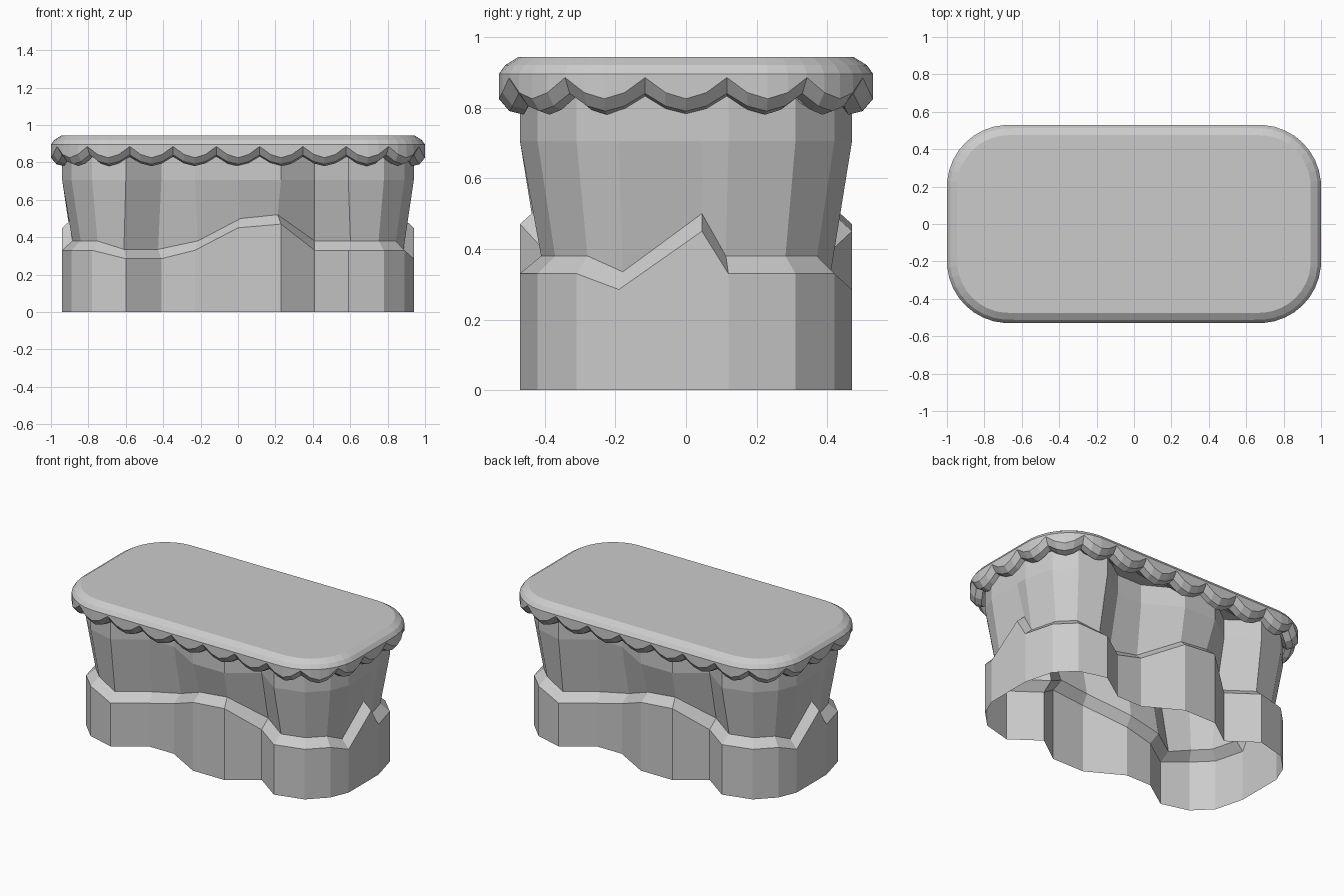
import bpy, math
from mathutils import Vector

cube = bpy.data.objects.get("Cube")
if cube:
    bpy.data.objects.remove(cube, do_unlink=True)

stone = bpy.data.materials.new("stone_grey")
stone.use_nodes = True
colour = (0.6, 0.6, 0.6, 1)
stone.diffuse_color = colour
stone.node_tree.nodes["Principled BSDF"].inputs["Base Color"].default_value = colour


def loft(name, rings, cap_start=False, cap_end=False):
    """Skin a stack of counter-clockwise rings, lowest first."""
    n = len(rings[0])
    verts = [p for ring in rings for p in ring]
    faces = []
    for r in range(len(rings) - 1):
        for i in range(n):
            a, b = r * n + i, r * n + (i + 1) % n
            faces.append((a, b, b + n, a + n))
    if cap_start:
        faces.append(tuple(reversed(range(n))))
    if cap_end:
        faces.append(tuple(range(len(verts) - n, len(verts))))
    mesh = bpy.data.meshes.new(name)
    mesh.from_pydata(verts, [], faces)
    mesh.materials.append(stone)
    obj = bpy.data.objects.new(name, mesh)
    bpy.context.collection.objects.link(obj)
    return obj


def inset(points, d):
    """Mitred inward offset of a counter-clockwise outline."""
    out = []
    for i, p in enumerate(points):
        e1 = (p - points[i - 1]).normalized()
        e2 = (points[(i + 1) % len(points)] - p).normalized()
        n1, n2 = Vector((-e1.y, e1.x)), Vector((-e2.y, e2.x))
        out.append(p + (n1 + n2) * d / (1 + n1.dot(n2)))
    return out


# Cliff outline: half of it as (x, y, ledge height), the rest by half a turn
half = [(-.6, -.47, .285), (-.41, -.34, .285), (-.23, -.34, .33), (0, -.47, .45),
        (.23, -.47, .47), (.41, -.34, .33), (.59, -.47, .33), (.78, -.42, .33),
        (.89, -.31, .33), (.94, -.19, .285), (.94, .045, .45), (.94, .12, .33),
        (.89, .31, .33), (.78, .42, .33)]
full = half + [(-x, -y, z) for x, y, z in half]
outline = [Vector((x, y)) for x, y, z in full]
ledge = [z for x, y, z in full]
inner = inset(outline, 0.055)


def ring(points, heights):
    return [(p.x, p.y, z) for p, z in zip(points, heights)]


def level(z):
    return [z] * len(outline)


# Lower wall, sloping ledge and flared upper wall, open underneath
loft("cliff_wall", [
    ring(outline, level(0)),
    ring(outline, ledge),
    ring(inner, [z + 0.05 for z in ledge]),
    ring(outline, level(0.705)),
    ring(outline, level(0.85)),
])

# Rounded slab on top with a scalloped lower edge
HX, HY, R = 1.0, 0.53, 0.33
SCALLOPS, STEPS = 24, 4


def slab_point(s, d):
    """Point at arc length s from the middle of the +x end, inset by d."""
    arc = R * math.pi / 2
    parts = [(HY - R, 0), (arc, 1), (2 * (HX - R), 0), (arc, 1),
             (2 * (HY - R), 0), (arc, 1), (2 * (HX - R), 0), (arc, 1), (HY - R, 0)]
    p, angle = Vector((HX, 0)), math.pi / 2
    for length, curved in parts:
        t = min(s, length)
        if curved:
            centre = p + R * Vector((-math.sin(angle), math.cos(angle)))
            angle += t / R
            p = centre + R * Vector((math.sin(angle), -math.cos(angle)))
        else:
            p = p + t * Vector((math.cos(angle), math.sin(angle)))
        s -= t
        if s <= 0:
            break
    return p + d * Vector((-math.sin(angle), math.cos(angle)))


perimeter = 4 * (HX - R) + 4 * (HY - R) + 2 * math.pi * R
count = SCALLOPS * STEPS
# Inset, height at the cusps, and how far the lobes hang down
profile = [(0.1, 0.83, 0), (0.07, 0.83, 0.05), (0.03, 0.84, 0.05),
           (0, 0.885, 0.06), (0, 0.895, 0), (0.018, 0.92, 0), (0.055, 0.943, 0)]
rings = []
for d, z, drop in profile:
    row = []
    for i in range(count):
        p = slab_point(perimeter * i / count, d)
        lobe = abs(math.cos(math.pi * i / STEPS))
        row.append((p.x, p.y, z - drop * lobe))
    rings.append(row)
loft("scalloped_top", rings, cap_start=True, cap_end=True)
